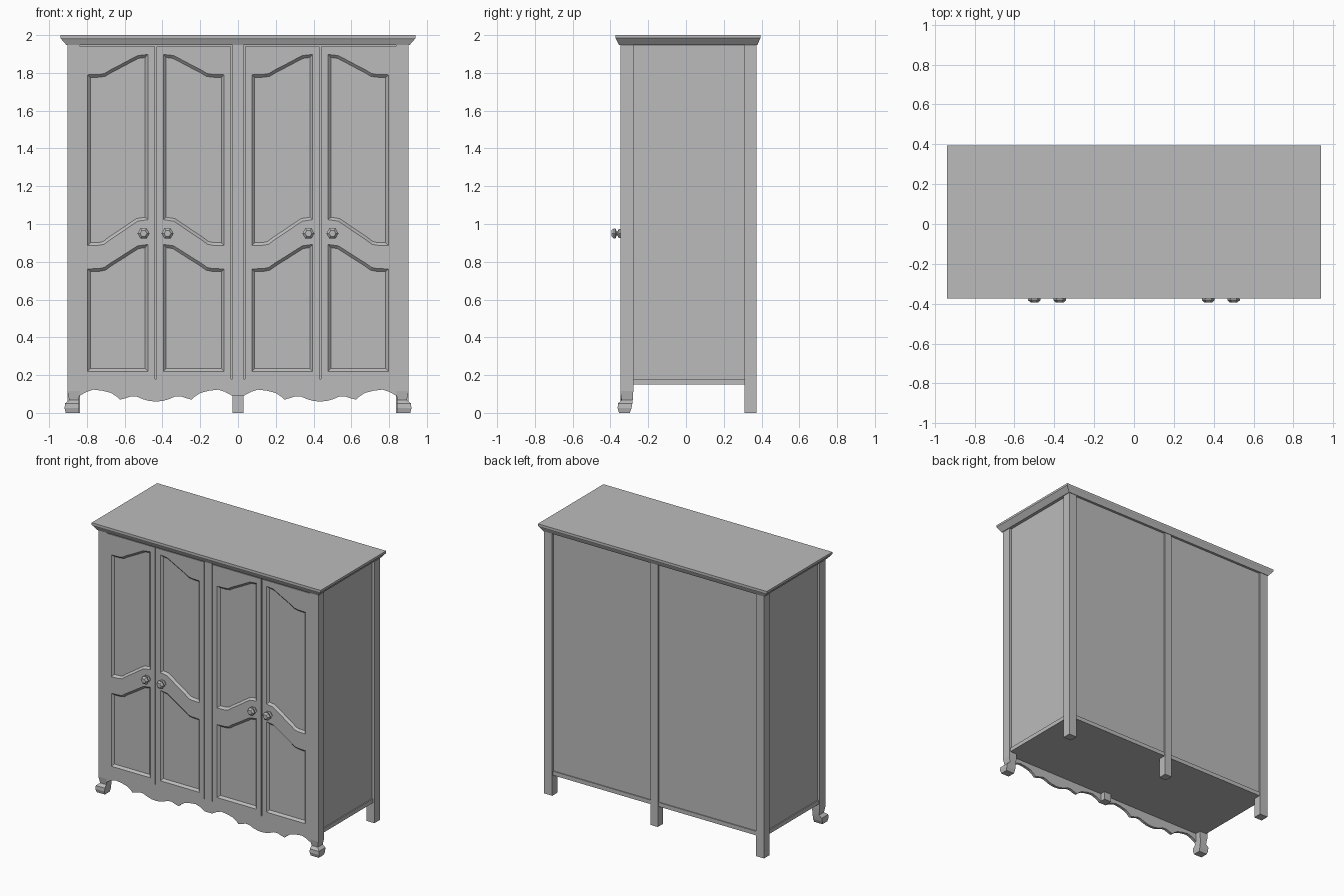
import bpy, bmesh, math
from mathutils import Vector

cube = bpy.data.objects.get("Cube")
if cube:
    bpy.data.objects.remove(cube, do_unlink=True)

grey = bpy.data.materials.new("plain_grey")
grey.use_nodes = True
COLOUR = (0.5, 0.5, 0.5, 1)
grey.diffuse_color = COLOUR
grey.node_tree.nodes["Principled BSDF"].inputs["Base Color"].default_value = COLOUR

FRONT, BACK = -0.348, 0.374


def finish(name, bm, recalc=True):
    if recalc:
        bmesh.ops.recalc_face_normals(bm, faces=bm.faces)
    mesh = bpy.data.meshes.new(name)
    bm.to_mesh(mesh)
    bm.free()
    mesh.materials.append(grey)
    obj = bpy.data.objects.new(name, mesh)
    bpy.context.collection.objects.link(obj)
    return obj


def loft(name, rings):
    """Skin a list of equal-length point rings and cap both ends."""
    bm = bmesh.new()
    loops = [[bm.verts.new(p) for p in ring] for ring in rings]
    n = len(loops[0])
    for a, b in zip(loops, loops[1:]):
        for i in range(n):
            j = (i + 1) % n
            bm.faces.new((a[i], a[j], b[j], b[i]))
    bm.faces.new(loops[0])
    bm.faces.new(loops[-1])
    return finish(name, bm)


def rect(x0, x1, y0, y1, z):
    return [(x0, y0, z), (x1, y0, z), (x1, y1, z), (x0, y1, z)]


def box(name, x0, x1, y0, y1, z0, z1):
    return loft(name, [rect(x0, x1, y0, y1, z0), rect(x0, x1, y0, y1, z1)])


# Carcass, base board and front rail
box("carcass", -0.885, 0.885, -0.325, 0.36, 0.165, 1.96)
box("base_board", -0.893, 0.893, -0.33, 0.367, 0.15, 0.18)
box("front_rail", -0.84, 0.84, FRONT, -0.32, 0.15, 0.18)

# Cornice with a sloping underside
loft("cornice", [
    rect(-0.908, 0.908, -0.355, 0.378, 1.947),
    rect(-0.935, 0.935, -0.37, 0.391, 1.978),
    rect(-0.94, 0.94, -0.374, 0.395, 1.984),
    rect(-0.94, 0.94, -0.374, 0.395, 2.0),
])

# Centre posts
box("front_centre_post", -0.03, 0.03, FRONT, -0.285, 0.09, 1.95)
box("back_centre_post", -0.03, 0.03, 0.311, BACK, 0, 1.95)

# Corner posts, the front ones standing on shaped feet
# Foot sections: inner x, outer x, front y, back y, z
FOOT = [
    (0.845, 0.912, -0.355, -0.298, 0),
    (0.842, 0.918, -0.362, -0.288, 0.025),
    (0.842, 0.916, -0.36, -0.284, 0.05),
    (0.843, 0.894, -0.341, -0.282, 0.068),
    (0.837, 0.903, FRONT, -0.279, 0.115),
    (0.837, 0.903, FRONT, -0.279, 1.95),
]
for side, s in (("left", 1), ("right", -1)):
    loft(side + "_front_post", [rect(s * a, s * b, c, d, z) for a, b, c, d, z in FOOT])
    box(side + "_back_post", s * 0.837, s * 0.903, 0.311, BACK, 0, 1.95)

# Scalloped aprons: offset from the door gap, height of lower edge
SCALLOP = [(0, 0.06), (0.035, 0.063), (0.07, 0.073), (0.1, 0.086), (0.13, 0.088),
           (0.16, 0.078), (0.19, 0.07), (0.205, 0.085), (0.235, 0.105), (0.28, 0.117),
           (0.33, 0.123), (0.365, 0.112), (0.405, 0.09)]
GAP = 0.435
for side, s in (("left", 1), ("right", -1)):
    edge = [(-u, z) for u, z in SCALLOP[:0:-1]] + SCALLOP
    edge += [(SCALLOP[-1][0], 0.15), (-SCALLOP[-1][0], 0.15)]
    loft(side + "_apron", [[(s * (GAP + u), y, z) for u, z in edge] for y in (-0.346, -0.325)])

# Doors: swept panel edges rise from the hinge side to the handle side
SWEEP = [(0, 0), (0.2, 0.02), (0.28, 0.06), (0.38, 0.24), (0.55, 0.5),
         (0.72, 0.77), (0.83, 0.94), (1, 1)]


def panel_outline(x_low, x_high, bottom, bottom_rise, top, top_rise):
    def at(u, z):
        return (x_low + u * (x_high - x_low), FRONT, z)
    lower = SWEEP if bottom_rise else [SWEEP[0], SWEEP[-1]]
    return ([at(u, bottom + bottom_rise * v) for u, v in lower]
            + [at(u, top + top_rise * v) for u, v in reversed(SWEEP)])


def door(name, x_hinge, x_free, x_low, x_high):
    bm = bmesh.new()

    def ring(points):
        verts = [bm.verts.new(p) for p in points]
        return verts, [bm.edges.new((v, verts[i - 1])) for i, v in enumerate(verts)]

    corners = [(x_hinge, 0.18), (x_free, 0.18), (x_free, 1.94), (x_hinge, 1.94)]
    outer, edges = ring([(x, FRONT, z) for x, z in corners])
    panels = []
    for spec in ((0.22, 0, 0.762, 0.13), (0.885, 0.138, 1.79, 0.108)):
        verts, panel_edges = ring(panel_outline(x_low, x_high, *spec))
        panels.append(verts)
        edges += panel_edges
    # Flat frame around the two panel openings
    bmesh.ops.triangle_fill(bm, edges=edges, use_beauty=True, normal=Vector((0, -1, 0)))
    # Sunk panels with sloping borders
    faces = [bm.faces.new(v) for v in panels]
    bm.normal_update()
    for f in bm.faces:
        if f.normal.y > 0:
            f.normal_flip()
    bmesh.ops.inset_individual(bm, faces=faces, thickness=0.015, depth=-0.015,
                               use_even_offset=True)
    # Door edges
    back = [bm.verts.new((v.co.x, -0.32, v.co.z)) for v in outer]
    for i in range(len(outer)):
        bm.faces.new((outer[i], outer[i - 1], back[i - 1], back[i]))
    finish(name, bm)


# Turned knobs: radius, y
KNOB = [(0.026, -0.346), (0.028, -0.356), (0.013, -0.362), (0.013, -0.367),
        (0.03, -0.373), (0.032, -0.382), (0.018, -0.395)]
SIDES = 6


def knob(name, x, z):
    angles = [math.tau * i / SIDES for i in range(SIDES)]
    loft(name, [[(x + r * math.cos(a), y, z + r * math.sin(a)) for a in angles]
                for r, y in KNOB])


for side, s in (("left", 1), ("right", -1)):
    door(side + "_outer_door", s * 0.838, s * 0.439, s * 0.797, s * 0.477)
    door(side + "_inner_door", s * 0.036, s * 0.432, s * 0.073, s * 0.395)
    knob(side + "_outer_knob", s * 0.5, 0.95)
    knob(side + "_inner_knob", s * 0.373, 0.95)
